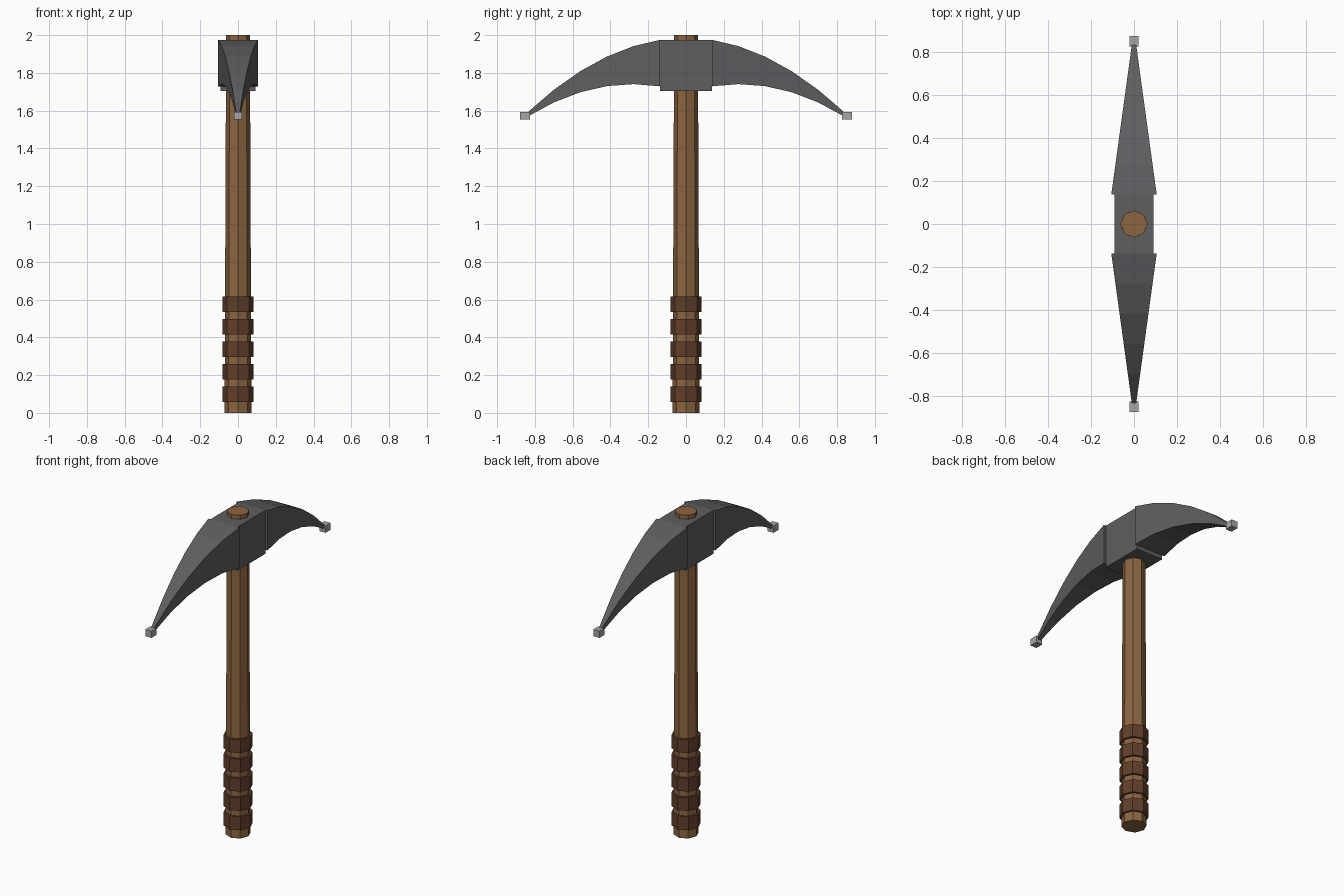
import bpy
import bmesh
import math

if "Cube" in bpy.data.objects:
    bpy.data.objects.remove(bpy.data.objects["Cube"], do_unlink=True)


def material(name, color):
    mat = bpy.data.materials.new(name)
    mat.use_nodes = True
    rgba = (*color, 1)
    mat.diffuse_color = rgba
    mat.node_tree.nodes["Principled BSDF"].inputs["Base Color"].default_value = rgba
    return mat


wood = material("warm wood", (0.26, 0.13, 0.053))
leather = material("brown leather", (0.117, 0.048, 0.023))
iron = material("dark iron", (0.112, 0.112, 0.117))
steel = material("pale steel", (0.38, 0.38, 0.39))


def loft(name, rings, mat):
    """Join equal-sized rings of points into a capped, flat-shaded solid."""
    bm = bmesh.new()
    loops = [[bm.verts.new(p) for p in ring] for ring in rings]
    n = len(loops[0])
    for a, b in zip(loops, loops[1:]):
        for i in range(n):
            j = (i + 1) % n
            bm.faces.new((a[i], a[j], b[j], b[i]))
    bm.faces.new(loops[0])
    bm.faces.new(loops[-1])
    bmesh.ops.recalc_face_normals(bm, faces=bm.faces)
    mesh = bpy.data.meshes.new(name)
    bm.to_mesh(mesh)
    bm.free()
    mesh.materials.append(mat)
    obj = bpy.data.objects.new(name, mesh)
    bpy.context.collection.objects.link(obj)
    return obj


def octagon(radius, z):
    angles = [i * math.pi / 4 for i in range(8)]
    return [(radius * math.cos(a), radius * math.sin(a), z) for a in angles]


def rectangle(half_width, y, bottom, top):
    w = half_width
    return [(-w, y, bottom), (w, y, bottom), (w, y, top), (-w, y, top)]


# Tapered handle
loft("handle", [octagon(0.071, 0), octagon(0.063, 2)], wood)

# Grip bands
for i in range(5):
    z = 0.098 + 0.1195 * i
    loft(f"grip_band_{i + 1}",
         [octagon(0.083, z - 0.041), octagon(0.083, z + 0.041)], leather)

# Socket block around the handle
ROOT = 0.137
loft("head_socket", [rectangle(0.092, -ROOT, 1.705, 1.975),
                     rectangle(0.092, ROOT, 1.705, 1.975)], iron)

# Curved, tapering blades with a small tip block on each
STEPS = 5
for side, label in ((-1, "front"), (1, "back")):
    rings = []
    for i in range(STEPS + 1):
        t = i / STEPS
        scale = 1 - 0.91 * t
        centre = 1.852 - 0.273 * t * t
        half = 0.123 * scale
        rings.append(rectangle(0.106 * scale, side * (ROOT + 0.703 * t),
                               centre - half, centre + half))
    loft(f"{label}_blade", rings, iron)
    loft(f"{label}_tip", [rectangle(0.021, side * 0.827, 1.552, 1.594),
                          rectangle(0.021, side * 0.878, 1.552, 1.594)], steel)
